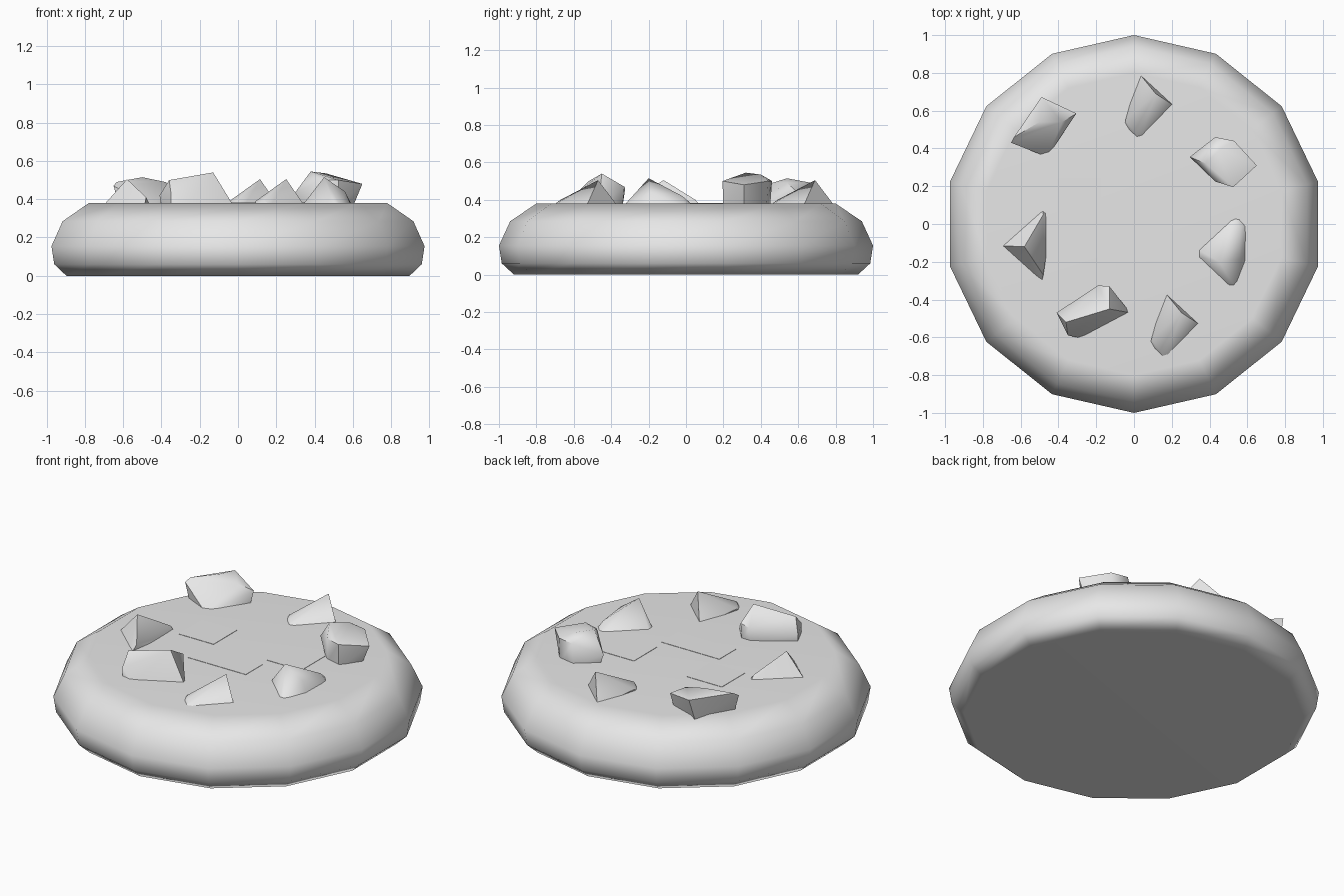
import bpy
import bmesh
from math import sin, cos, tau, radians

cube = bpy.data.objects.get("Cube")
if cube:
    bpy.data.objects.remove(cube, do_unlink=True)

# One plain grey for every part
grey = bpy.data.materials.new("plain grey")
grey.use_nodes = True
colour = (0.8, 0.8, 0.8, 1)
grey.diffuse_color = colour
grey.node_tree.nodes["Principled BSDF"].inputs["Base Color"].default_value = colour

TOP = 0.38      # height of the biscuit's flat top
SIDES = 14


def finish(name, bm):
    """Turn a bmesh into a named, grey object."""
    bmesh.ops.recalc_face_normals(bm, faces=bm.faces[:])
    mesh = bpy.data.meshes.new(name)
    bm.to_mesh(mesh)
    bm.free()
    mesh.materials.append(grey)
    obj = bpy.data.objects.new(name, mesh)
    bpy.context.collection.objects.link(obj)
    return obj


def smooth(obj, angle):
    """Smooth shading that keeps edges above the angle sharp."""
    bpy.ops.object.select_all(action='DESELECT')
    obj.select_set(True)
    bpy.context.view_layer.objects.active = obj
    bpy.ops.object.shade_smooth_by_angle(angle=radians(angle))


def lathe(name, profile):
    """Spin a (radius, height) profile and cap both ends."""
    bm = bmesh.new()
    turns = [tau * (i / SIDES + 1 / 4) for i in range(SIDES)]
    rings = [[bm.verts.new((r * cos(a), r * sin(a), z)) for a in turns]
             for r, z in profile]
    for low, high in zip(rings, rings[1:]):
        for i in range(SIDES):
            j = (i + 1) % SIDES
            bm.faces.new((low[i], low[j], high[j], high[i]))
    bm.faces.new(rings[0])
    bm.faces.new(rings[-1])
    return finish(name, bm)


def chip(name, base, upper, offset=(0, 0)):
    """Faceted lump: hull of a sunken base outline and some raised points."""
    bm = bmesh.new()
    points = [(x, y, TOP - 0.02) for x, y in base] + list(upper)
    for x, y, z in points:
        bm.verts.new((x + offset[0], y + offset[1], z))
    hull = bmesh.ops.convex_hull(bm, input=bm.verts[:])
    loose = [v for v in hull["geom_interior"] if isinstance(v, bmesh.types.BMVert)]
    bmesh.ops.delete(bm, geom=loose, context='VERTS')
    bmesh.ops.dissolve_limit(bm, angle_limit=radians(4),
                             verts=bm.verts[:], edges=bm.edges[:])
    smooth(finish(name, bm), 50)


def plate(name, x, y, width, depth):
    """Thin rectangle lying on the top."""
    bm = bmesh.new()
    bmesh.ops.create_cube(bm, size=1)
    bmesh.ops.scale(bm, vec=(width, depth, 0.004), verts=bm.verts[:])
    bmesh.ops.translate(bm, vec=(x, y, TOP), verts=bm.verts[:])
    finish(name, bm)


# Biscuit body, with its broad flat faces blending into the rounded rim
biscuit = lathe("biscuit", [(0.92, 0), (0.985, 0.06), (1, 0.155),
                            (0.94, 0.285), (0.8, TOP)])
for face in biscuit.data.polygons:
    face.use_smooth = True
weighted = biscuit.modifiers.new("soft rim", 'WEIGHTED_NORMAL')
weighted.weight = 50

# Eyes and mouth
for side, name in ((1, "left_eye"), (-1, "right_eye")):
    plate(name, side * 0.29, 0.13, 0.23, 0.22)
plate("mouth", 0, -0.12, 0.38, 0.155)

# Two matching wedges, one at the back and one at the front
for name, offset in (("back_chip", (0, 0)), ("front_left_chip", (0.137, -1.16))):
    chip(name,
         [(0.025, 0.8), (0.215, 0.625), (0.03, 0.435), (-0.05, 0.51)],
         [(0.115, 0.69, 0.505), (-0.045, 0.55, 0.39), (0.0, 0.49, 0.4)],
         offset)

# Wedges on either side
chip("right_chip",
     [(-0.485, 0.085), (-0.455, 0.06), (-0.455, -0.1), (-0.49, -0.31),
      (-0.51, -0.295), (-0.71, -0.115)],
     [(-0.58, -0.12, 0.505), (-0.48, 0.05, 0.4), (-0.48, -0.27, 0.41)])
chip("left_chip",
     [(0.525, 0.05), (0.555, 0.045), (0.6, -0.005), (0.595, -0.2),
      (0.54, -0.34), (0.51, -0.34), (0.33, -0.17), (0.33, -0.13)],
     [(0.45, -0.2, 0.515), (0.56, -0.02, 0.42), (0.56, -0.19, 0.44)])

# Blocky chunks
chip("front_right_chip",
     [(-0.4, -0.48), (-0.19, -0.34), (-0.13, -0.34), (-0.02, -0.47),
      (-0.275, -0.605), (-0.35, -0.59)],
     [(-0.41, -0.47, 0.42), (-0.36, -0.52, 0.5), (-0.13, -0.45, 0.54),
      (-0.19, -0.325, 0.46), (-0.13, -0.33, 0.47), (-0.35, -0.59, 0.43)])
chip("back_right_chip",
     [(-0.62, 0.43), (-0.5, 0.63), (-0.32, 0.57), (-0.46, 0.355)],
     [(-0.65, 0.43, 0.47), (-0.635, 0.46, 0.49), (-0.49, 0.672, 0.49),
      (-0.305, 0.585, 0.45), (-0.5, 0.54, 0.515), (-0.38, 0.54, 0.49)])
chip("back_left_chip",
     [(0.32, 0.355), (0.43, 0.45), (0.53, 0.43), (0.6, 0.31),
      (0.525, 0.2), (0.43, 0.225)],
     [(0.295, 0.355, 0.43), (0.38, 0.32, 0.545), (0.43, 0.46, 0.5),
      (0.46, 0.4, 0.535), (0.53, 0.44, 0.5), (0.65, 0.31, 0.48),
      (0.525, 0.195, 0.5), (0.43, 0.225, 0.5)])
